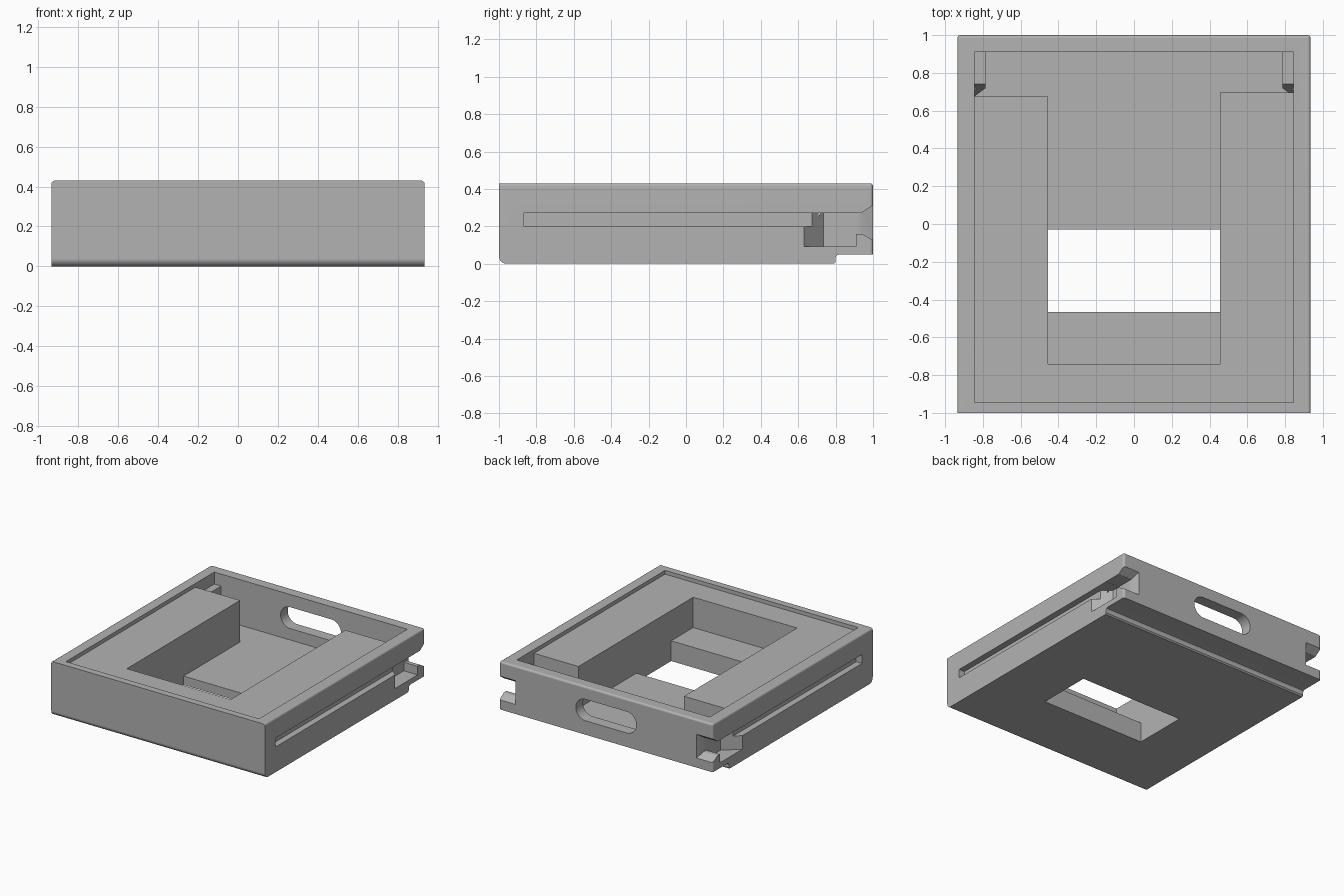
import bpy, bmesh, math
from itertools import product

if "Cube" in bpy.data.objects:
    bpy.data.objects.remove(bpy.data.objects["Cube"])

grey = bpy.data.materials.new("plain grey")
grey.use_nodes = True
tone = (0.45, 0.45, 0.45, 1)
grey.diffuse_color = tone
grey.node_tree.nodes["Principled BSDF"].inputs["Base Color"].default_value = tone

W, H = 0.935, 0.43          # half width and height
RIM, ARM = 0.845, 0.455     # inner face of the walls and of the side blocks
FLOOR, LEDGE = 0.07, 0.16


def finish(name, bm):
    bmesh.ops.recalc_face_normals(bm, faces=bm.faces)
    mesh = bpy.data.meshes.new(name)
    bm.to_mesh(mesh)
    bm.free()
    obj = bpy.data.objects.new(name, mesh)
    bpy.context.collection.objects.link(obj)
    mesh.materials.append(grey)
    return obj


def hull(name, points):
    bm = bmesh.new()
    for p in points:
        bm.verts.new(p)
    bmesh.ops.convex_hull(bm, input=bm.verts)
    bmesh.ops.dissolve_limit(bm, angle_limit=0.01, verts=bm.verts, edges=bm.edges)
    return finish(name, bm)


def box(name, xs, ys, zs):
    return hull(name, product(xs, ys, zs))


def combine(target, tool, operation="DIFFERENCE"):
    mod = target.modifiers.new("combine", "BOOLEAN")
    mod.operation, mod.solver, mod.object = operation, "EXACT", tool
    bpy.context.view_layer.objects.active = target
    bpy.ops.object.modifier_apply(modifier=mod.name)
    bpy.data.objects.remove(tool)


# Tray body: side profile with rounded lower front edge and stepped rear underside
bm = bmesh.new()
r = 0.04
outline = [(1, H), (1, 0.05), (0.82, 0.05), (0.806, 0.045), (0.8, 0.035),
           (0.8, 0.01), (0.79, 0)]
for i in range(9):
    a = math.pi / 2 * i / 8
    outline.append((-1 + r - r * math.sin(a), r - r * math.cos(a)))
outline.append((-1, H))
face = bm.faces.new([bm.verts.new((-W, y, z)) for y, z in outline])
side = bmesh.ops.extrude_face_region(bm, geom=[face])["geom"]
bmesh.ops.translate(bm, vec=(2 * W, 0, 0),
                    verts=[v for v in side if isinstance(v, bmesh.types.BMVert)])
bmesh.ops.recalc_face_normals(bm, faces=bm.faces)


def soft(edge):
    a, b = (v.co for v in edge.verts)
    top = abs(a.z - H) < 1e-4 and abs(b.z - H) < 1e-4
    rear = a.y > 0.99 and b.y > 0.99
    return (top and a.y + b.y > -1.9) or (rear and abs(a.x - b.x) < 1e-4)


bmesh.ops.bevel(bm, geom=[e for e in bm.edges if soft(e)], offset=0.016,
                segments=4, profile=0.5, affect="EDGES")
tray = finish("tray", bm)

# Recess below the rim, open bay, ledge, bottom opening
combine(tray, box("recess", (-RIM, RIM), (-0.945, 0.91), (0.40, 0.6)))
combine(tray, box("bay", (-ARM, ARM), (-0.74, 0.91), (LEDGE, 0.6)))
combine(tray, box("rear_floor", (-ARM, ARM), (-0.465, 0.91), (FLOOR, 0.6)))
combine(tray, box("opening", (-ARM, ARM), (-0.465, -0.03), (-0.2, 0.3)))

for s, arm_end in ((-1, 0.675), (1, 0.695)):
    # Space behind each side block
    combine(tray, box("corner", (s * (ARM - 0.02), s * RIM), (arm_end, 0.91), (FLOOR, 0.6)))

    # Inner housing with angled front end
    inner, outer = s * 0.785, s * (RIM + 0.02)
    housing = [(x, y, z) for x in (inner, outer) for y in (0.74, 0.93) for z in (0.055, 0.335)]
    housing += [(inner, 0.72, z) for z in (0.055, 0.28)]
    housing += [(outer, 0.66, z) for z in (0.055, 0.12)]
    combine(tray, hull("housing", housing), "UNION")

    # Runner groove, latch pocket, and flared rear entry
    far, deep = s * 0.97, s * 0.815
    combine(tray, box("groove", (s * 0.885, far), (-0.865, 0.95), (0.20, 0.27)))
    pocket = [(far, y, z) for y in (0.60, 0.91) for z in (0.092, 0.271)]
    pocket += [(deep, y, z) for y in (0.735, 0.91) for z in (0.092, 0.271)]
    combine(tray, hull("pocket", pocket))
    combine(tray, box("entry", (deep, far), (0.8, 0.96), (0.16, 0.272)))
    flare = list(product((deep, far), (0.94,), (0.161, 0.273)))
    flare += list(product((s * 0.79, far), (1.01,), (0.12, 0.32)))
    combine(tray, hull("flare", flare))

# Rounded handle slot through the rear wall
slot = []
for i in range(32):
    a = 2 * math.pi * (i + 0.5) / 32
    x = math.copysign(0.18, math.cos(a)) + 0.085 * math.cos(a)
    slot += [(x, y, 0.245 + 0.085 * math.sin(a)) for y in (0.85, 1.1)]
combine(tray, hull("handle", slot))

# Smooth the rounded edges while keeping flat panels flat
bpy.ops.object.select_all(action="DESELECT")
tray.select_set(True)
bpy.context.view_layer.objects.active = tray
bpy.ops.object.shade_smooth_by_angle(angle=math.radians(28))
weighted = tray.modifiers.new("flat_panels", "WEIGHTED_NORMAL")
weighted.keep_sharp = True
